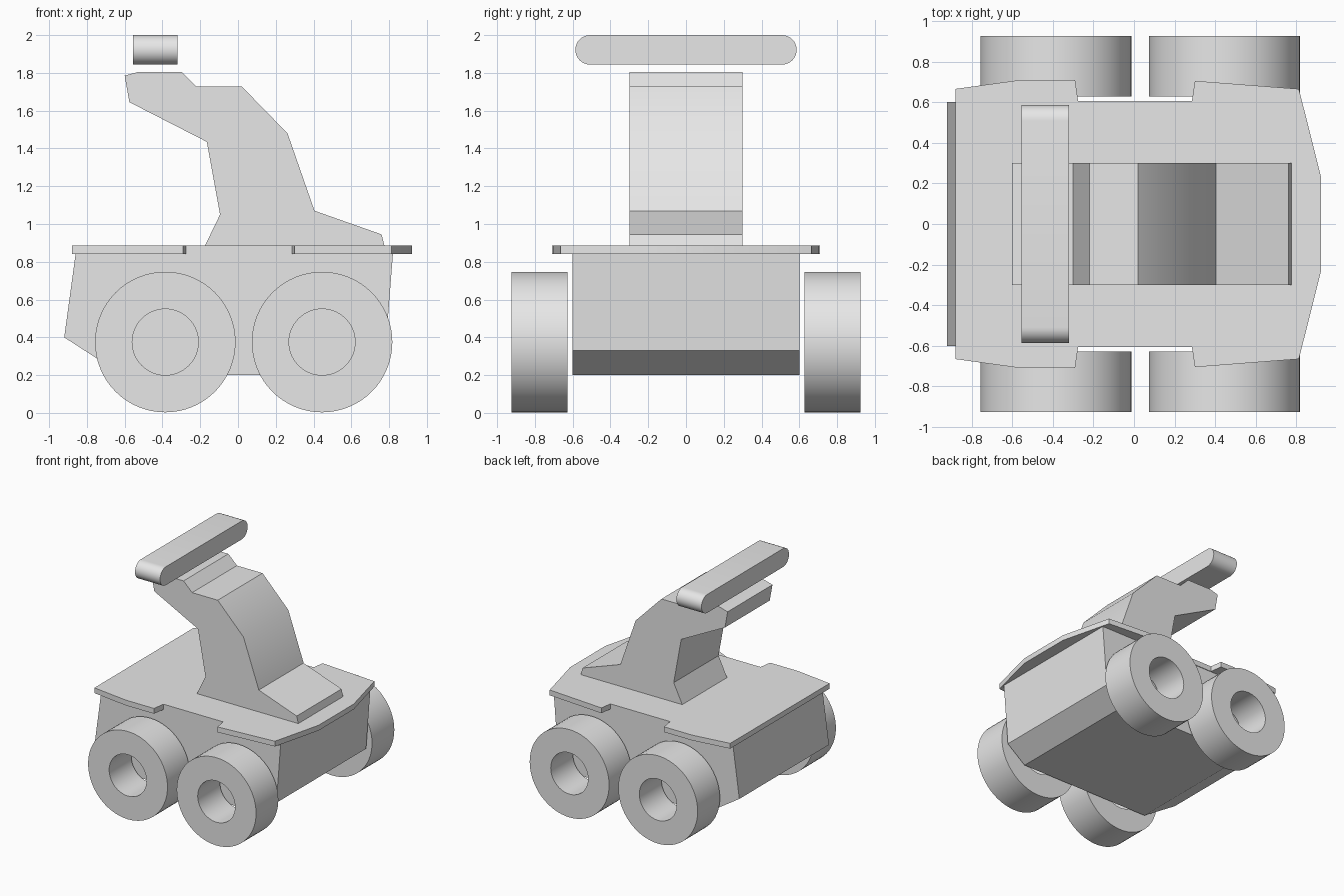
import bpy
import bmesh
from math import radians, sin, cos, pi
from mathutils import Vector, Matrix

cube = bpy.data.objects.get("Cube")
if cube:
    bpy.data.objects.remove(cube, do_unlink=True)

# Single plain grey for every part
grey = bpy.data.materials.new("light grey")
grey.use_nodes = True
GREY = (0.8, 0.8, 0.8, 1)
grey.diffuse_color = GREY
grey.node_tree.nodes["Principled BSDF"].inputs["Base Color"].default_value = GREY


def finish(bm, name):
    """Turn a bmesh into a named, shaded object."""
    bmesh.ops.recalc_face_normals(bm, faces=bm.faces)
    mesh = bpy.data.meshes.new(name)
    bm.to_mesh(mesh)
    bm.free()
    mesh.materials.append(grey)
    obj = bpy.data.objects.new(name, mesh)
    bpy.context.collection.objects.link(obj)
    bpy.ops.object.select_all(action="DESELECT")
    obj.select_set(True)
    bpy.context.view_layer.objects.active = obj
    bpy.ops.object.shade_smooth_by_angle(angle=radians(30))
    return obj


def prism(name, points, offset):
    """Extrude a closed outline of 3D points along an offset."""
    bm = bmesh.new()
    face = bm.faces.new([bm.verts.new(p) for p in points])
    moved = bmesh.ops.extrude_face_region(bm, geom=[face], use_keep_orig=True)
    verts = [v for v in moved["geom"] if isinstance(v, bmesh.types.BMVert)]
    bmesh.ops.translate(bm, verts=verts, vec=offset)
    return finish(bm, name)


def side_prism(name, profile, half_width):
    """Extrude an x-z profile evenly across y."""
    points = [(x, -half_width, z) for x, z in profile]
    return prism(name, points, (0, 2 * half_width, 0))


def wheel(name, x, y_inner, y_outer):
    """Open ring turned about an axle parallel to y."""
    centre = Vector((x, 0, 0.375))
    bm = bmesh.new()
    section = [(0.175, y_inner), (0.372, y_inner), (0.372, y_outer), (0.175, y_outer)]
    verts = [bm.verts.new(centre + Vector((r, y, 0))) for r, y in section]
    edges = [bm.edges.new((verts[i], verts[i - 1])) for i in range(len(verts))]
    bmesh.ops.spin(bm, geom=verts + edges, cent=centre, axis=(0, 1, 0),
                   angle=2 * pi, steps=64, use_merge=True)
    bmesh.ops.remove_doubles(bm, verts=bm.verts, dist=0.0005)
    return finish(bm, name)


# Body hull
side_prism("body", [(-0.86, 0.84), (-0.92, 0.40), (-0.61, 0.2), (0.61, 0.2),
                    (0.78, 0.33), (0.82, 0.84)], 0.6)

# Deck plate with notched sides and a pointed end
half = [(-0.88, 0.665), (-0.555, 0.71), (-0.29, 0.71), (-0.275, 0.605),
        (0.285, 0.605), (0.3, 0.705), (0.812, 0.665), (0.92, 0.235)]
outline = half + [(x, -y) for x, y in reversed(half)]
prism("deck_plate", [(x, y, 0.84) for x, y in outline], (0, 0, 0.045))

# Leaning neck with its head and foot
side_prism("neck", [(-0.175, 0.885), (-0.095, 1.05), (-0.165, 1.435), (-0.575, 1.645),
                    (-0.6, 1.785), (-0.525, 1.806), (-0.3, 1.806), (-0.22, 1.728),
                    (0.02, 1.728), (0.262, 1.48), (0.405, 1.07), (0.76, 0.945),
                    (0.775, 0.885)], 0.3)

# Floating sensor bar with rounded ends
RADIUS, STEPS = 0.078, 16
bar = []
for side in (1, -1):
    for i in range(STEPS + 1):
        a = side * pi / 2 - pi * i / STEPS
        bar.append((-0.555, side * 0.508 + RADIUS * cos(a), 1.922 + RADIUS * sin(a)))
prism("sensor_bar", bar, (0.235, 0, 0))

# Four wheels
for end, x in (("rear", -0.385), ("fore", 0.445)):
    for side, s in (("near", -1), ("far", 1)):
        wheel(f"{end}_{side}_wheel", x, s * 0.627, s * 0.925)
